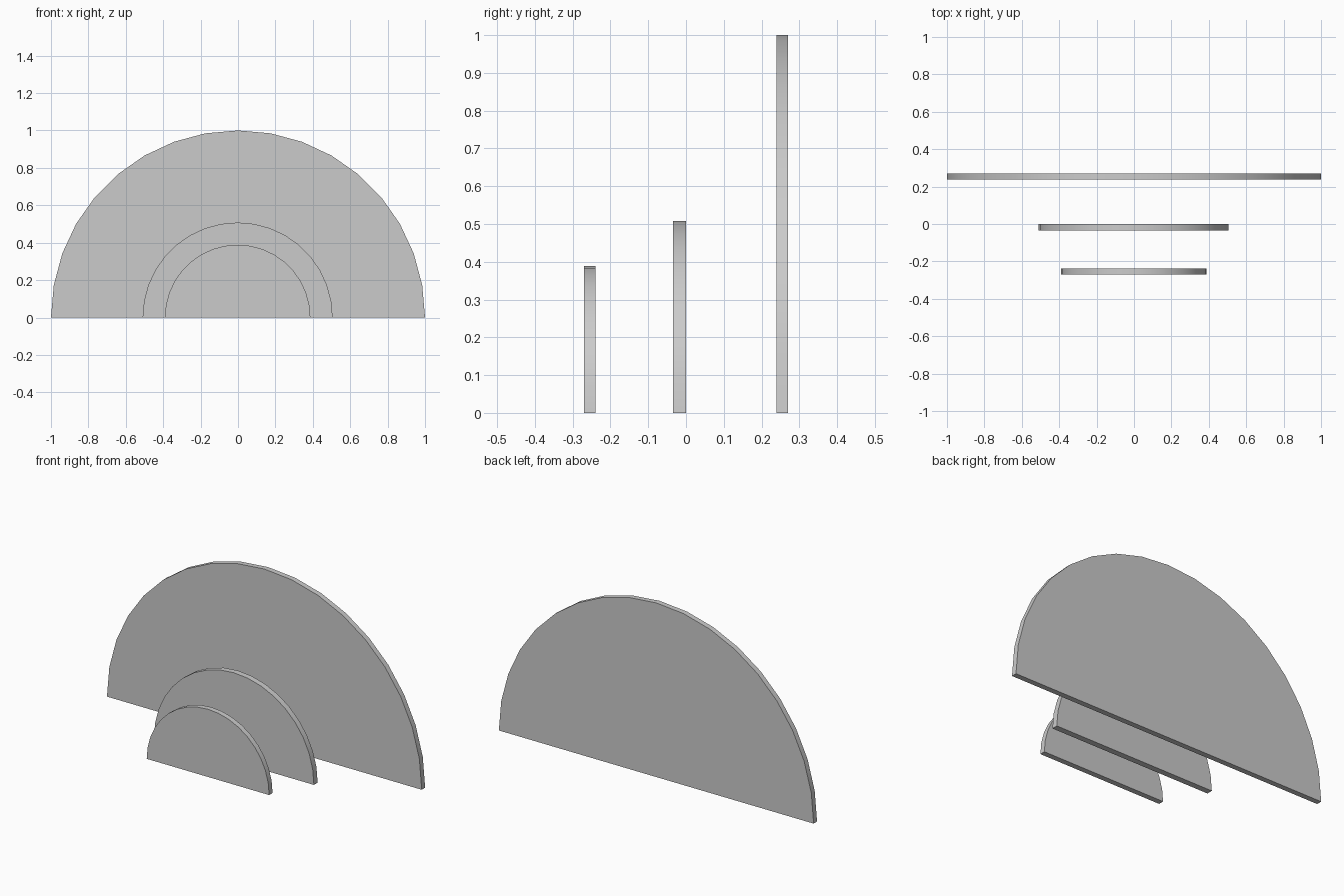
import bpy, bmesh, math

if "Cube" in bpy.data.objects:
    bpy.data.objects.remove(bpy.data.objects["Cube"])


def half_disc(name, radius, y_front, y_back, x=0.0, segments=18):
    """Upright half disc standing on z = 0, extruded along y."""
    bm = bmesh.new()
    rim = []
    for i in range(segments + 1):
        a = math.pi * i / segments
        rim.append(bm.verts.new((x + radius * math.cos(a), y_front, radius * math.sin(a))))
    face = bm.faces.new(rim)
    ext = bmesh.ops.extrude_face_region(bm, geom=[face])
    moved = [v for v in ext["geom"] if isinstance(v, bmesh.types.BMVert)]
    bmesh.ops.translate(bm, vec=(0, y_back - y_front, 0), verts=moved)
    bmesh.ops.recalc_face_normals(bm, faces=bm.faces)
    mesh = bpy.data.meshes.new(name)
    bm.to_mesh(mesh)
    bm.free()
    obj = bpy.data.objects.new(name, mesh)
    bpy.context.collection.objects.link(obj)
    # smooth rim, sharp outline
    bpy.ops.object.select_all(action='DESELECT')
    obj.select_set(True)
    bpy.context.view_layer.objects.active = obj
    bpy.ops.object.shade_smooth_by_angle(angle=math.radians(30))


# three plates, from back to front
half_disc("large_back_plate", 1.0, 0.239, 0.27)
half_disc("middle_plate", 0.508, -0.034, 0.0, x=-0.002)
half_disc("small_front_plate", 0.389, -0.27, -0.239, x=-0.002)
